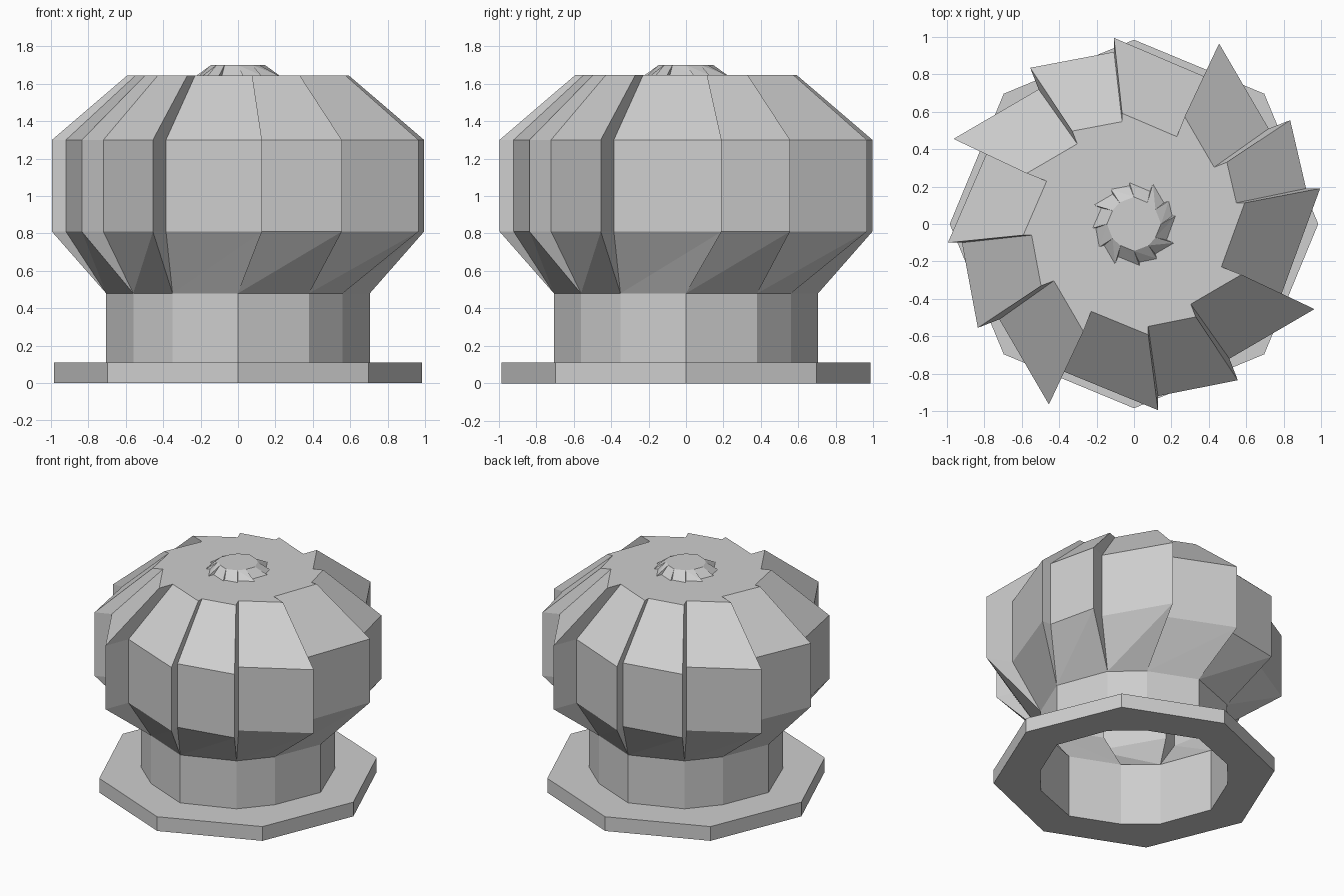
import bpy, bmesh
from math import cos, sin, tau

if "Cube" in bpy.data.objects:
    bpy.data.objects.remove(bpy.data.objects["Cube"])

# Single plain grey
grey = bpy.data.materials.new("light_grey")
grey.use_nodes = True
grey.diffuse_color = (0.62, 0.62, 0.62, 1)
grey.node_tree.nodes["Principled BSDF"].inputs["Base Color"].default_value = grey.diffuse_color


def quarter_turn(points, turns):
    for _ in range(turns):
        points = [(-y, x) for x, y in points]
    return points


# Twelve-sided neck outline, one quarter repeated four times
neck = []
for k in range(4):
    neck += quarter_turn([(0.705, 0), (0.56, 0.38), (0.35, 0.56)], k)

# Saw-tooth grip outline: tip, valley, tip, valley...
grip = []
for k, first in enumerate((0.19, 0.107, 0.10, 0.128)):
    grip += quarter_turn([(0.995, first), (0.92, first), (0.835, 0.555),
                          (0.72, 0.51), (0.455, 0.965), (0.385, 0.785)], k)

octagon = [(0.985 * cos(tau * i / 8), 0.985 * sin(tau * i / 8)) for i in range(8)]


def ring(bm, outline, z, scale=1):
    return [bm.verts.new((x * scale, y * scale, z)) for x, y in outline]


def wall(bm, low, high):
    n = len(low)
    for i in range(n):
        j = (i + 1) % n
        bm.faces.new((low[i], low[j], high[j], high[i]))


def taper(bm, small, teeth, flip=False):
    """Join a plain ring to a saw-tooth ring, each tooth meeting one corner."""
    n = len(small)
    for k in range(n):
        j = (k + 1) % n
        tip, valley, nxt = teeth[2 * k], teeth[2 * k + 1], teeth[2 * j]
        for tri in ((small[k], valley, tip), (small[k], small[j], nxt),
                    (small[k], nxt, valley)):
            bm.faces.new(tri[::-1] if flip else tri)


def finish(bm, name):
    mesh = bpy.data.meshes.new(name)
    bm.to_mesh(mesh)
    bm.free()
    mesh.materials.append(grey)
    bpy.context.collection.objects.link(bpy.data.objects.new(name, mesh))


# Base plate with the neck opening through it
bm = bmesh.new()
levels = []
for z, up in ((0, -1), (0.11, 1)):
    outer, inner = ring(bm, octagon, z), ring(bm, neck, z)
    edges = [bm.edges.new((loop[i - 1], loop[i]))
             for loop in (outer, inner) for i in range(len(loop))]
    filled = bmesh.ops.triangle_fill(bm, edges=edges, use_beauty=True)["geom"]
    for face in filled:
        if isinstance(face, bmesh.types.BMFace):
            face.normal_update()
            if face.normal.z * up < 0:
                face.normal_flip()
    levels.append(outer)
wall(bm, *levels)
finish(bm, "base_plate")

# Hollow neck
bm = bmesh.new()
wall(bm, ring(bm, neck, 0), ring(bm, neck, 0.48))
finish(bm, "neck")

# Fluted grip: underside, drum, shoulder and flat top
bm = bmesh.new()
drum_low, drum_high = ring(bm, grip, 0.81), ring(bm, grip, 1.3)
shoulder = ring(bm, grip, 1.645, 0.595)
taper(bm, ring(bm, neck, 0.48), drum_low)
wall(bm, drum_low, drum_high)
wall(bm, drum_high, shoulder)
bm.faces.new(shoulder)
finish(bm, "grip")

# Small fluted button on top
bm = bmesh.new()
rim = ring(bm, neck, 1.7, 0.205)
taper(bm, rim, ring(bm, grip, 1.645, 0.222), flip=True)
bm.faces.new(rim)
finish(bm, "top_button")
